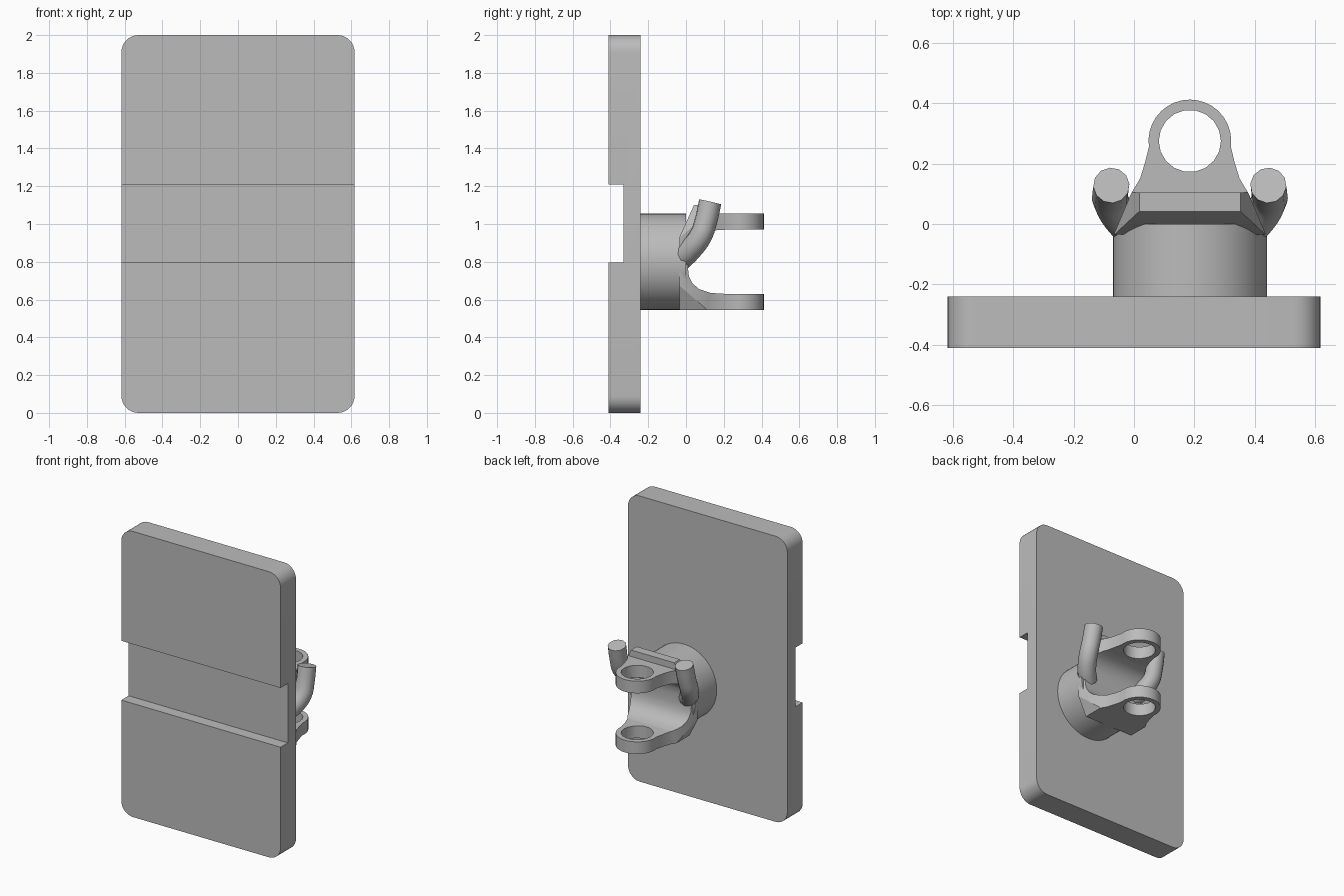
import bpy, bmesh, math
from mathutils import Vector

cube = bpy.data.objects.get("Cube")
if cube:
    bpy.data.objects.remove(cube, do_unlink=True)

grey = bpy.data.materials.new("plain grey")
grey.use_nodes = True
grey.diffuse_color = (0.5, 0.5, 0.5, 1)
grey.node_tree.nodes["Principled BSDF"].inputs["Base Color"].default_value = (0.5, 0.5, 0.5, 1)

CX, CZ = 0.185, 0.8   # axis of the round boss
EYE_Y = 0.275         # centre of the lug holes


def prism(name, outline, axis, lo, hi):
    """Extrude a 2D outline along an axis; outline uses the other two axes in order."""
    def place(p, d):
        co = list(p)
        co.insert(axis, d)
        return co
    bm = bmesh.new()
    base = bm.faces.new([bm.verts.new(place(p, lo)) for p in outline])
    new = bmesh.ops.extrude_face_region(bm, geom=[base])["geom"]
    shift = Vector(place((0, 0), hi - lo))
    bmesh.ops.translate(bm, vec=shift, verts=[v for v in new if isinstance(v, bmesh.types.BMVert)])
    bmesh.ops.recalc_face_normals(bm, faces=bm.faces)
    mesh = bpy.data.meshes.new(name)
    bm.to_mesh(mesh)
    bm.free()
    mesh.materials.append(grey)
    ob = bpy.data.objects.new(name, mesh)
    bpy.context.collection.objects.link(ob)
    return ob


def arc(cx, cy, r, a0, a1, n):
    """n + 1 points along an arc, angles in degrees."""
    angles = [math.radians(a0 + (a1 - a0) * i / n) for i in range(n + 1)]
    return [(cx + r * math.cos(a), cy + r * math.sin(a)) for a in angles]


def select(ob):
    bpy.ops.object.select_all(action="DESELECT")
    ob.select_set(True)
    bpy.context.view_layer.objects.active = ob


def boolean(ob, cutter, operation):
    mod = ob.modifiers.new("cut", "BOOLEAN")
    mod.object, mod.operation, mod.solver = cutter, operation, "EXACT"
    select(ob)
    bpy.ops.object.modifier_apply(modifier=mod.name)
    bpy.data.objects.remove(cutter, do_unlink=True)


def smooth(ob, angle=35):
    select(ob)
    bpy.ops.object.shade_smooth_by_angle(angle=math.radians(angle))


# Rounded back plate with a groove across its front
W, R = 0.617, 0.09
corners = [(W - R, 2 - R, 0), (R - W, 2 - R, 90), (R - W, R, 180), (W - R, R, 270)]
outline = [p for x, z, a in corners for p in arc(x, z, R, a, a + 90, 8)]
plate = prism("back_plate", outline, 1, -0.41, -0.24)
groove = prism("groove_cutter", [(-0.5, 0.795), (-0.33, 0.795), (-0.33, 1.21), (-0.5, 1.21)], 0, -1, 1)
boolean(plate, groove, "DIFFERENCE")
smooth(plate)

# Round boss
boss = prism("round_boss", arc(CX, CZ, 0.255, 0, 360, 48)[:-1], 1, -0.25, 0.0)
smooth(boss)

# Forked yoke: side profile with a U gap and a raised bar at the upper root
gap = [(0.21, 0.17), (0.13, 0.165), (0.07, 0.145), (0.035, 0.115), (0.015, 0.075), (0.01, 0.03)]
side = [(-0.035, 0.545), (-0.035, 0.93), (0.042, 1.1), (0.105, 1.1), (0.105, 1.055), (0.5, 1.055), (0.5, 0.97)]
side += [(y, CZ + h) for y, h in gap] + [(y, CZ - h) for y, h in reversed(gap)]
side += [(0.5, 0.63), (0.5, 0.545)]
yoke = prism("forked_yoke", side, 0, CX - 0.4, CX + 0.4)

# Plan of the yoke, tapering to a round eye
taper = [(0.255, -0.1), (0.25, -0.03), (0.195, 0.1), (0.165, 0.15), (0.148, 0.205)]
plan = [(CX + w, y) for w, y in taper]
plan += arc(CX, EYE_Y, 0.137, -8, 188, 18)
plan += [(CX - w, y) for w, y in reversed(taper)]
boolean(yoke, prism("plan_cutter", plan, 2, 0.4, 1.2), "INTERSECT")

# Chamfered end section of the yoke
half = [(0.187, 0.54), (0.25, 0.67), (0.25, 0.93), (0.165, 1.105)]
section = [(CX + w, z) for w, z in half] + [(CX - w, z) for w, z in reversed(half)]
boolean(yoke, prism("section_cutter", section, 1, -0.2, 0.6), "INTERSECT")
hole = prism("hole_cutter", arc(CX, EYE_Y, 0.103, 0, 360, 18)[:-1], 2, 0.4, 1.2)
boolean(yoke, hole, "DIFFERENCE")
smooth(yoke, 25)

# Bent horns on both sides
path = [(0.18, -0.03, 0.81), (0.232, 0.025, 0.865), (0.262, 0.077, 0.935), (0.263, 0.104, 1.01), (0.26, 0.128, 1.117)]
for name, sign in (("left_horn", 1), ("right_horn", -1)):
    curve = bpy.data.curves.new(name, "CURVE")
    curve.dimensions = "3D"
    curve.bevel_depth, curve.bevel_resolution = 0.06, 4
    curve.use_fill_caps = True
    curve.resolution_u = 4
    spline = curve.splines.new("BEZIER")
    spline.bezier_points.add(len(path) - 1)
    for point, (x, y, z) in zip(spline.bezier_points, path):
        point.co = (CX + sign * x, y, z)
        point.handle_left_type = point.handle_right_type = "AUTO"
    horn = bpy.data.objects.new(name, curve)
    bpy.context.collection.objects.link(horn)
    select(horn)
    bpy.ops.object.convert(target="MESH")
    horn = bpy.context.view_layer.objects.active
    horn.data.materials.clear()
    horn.data.materials.append(grey)
    smooth(horn)
